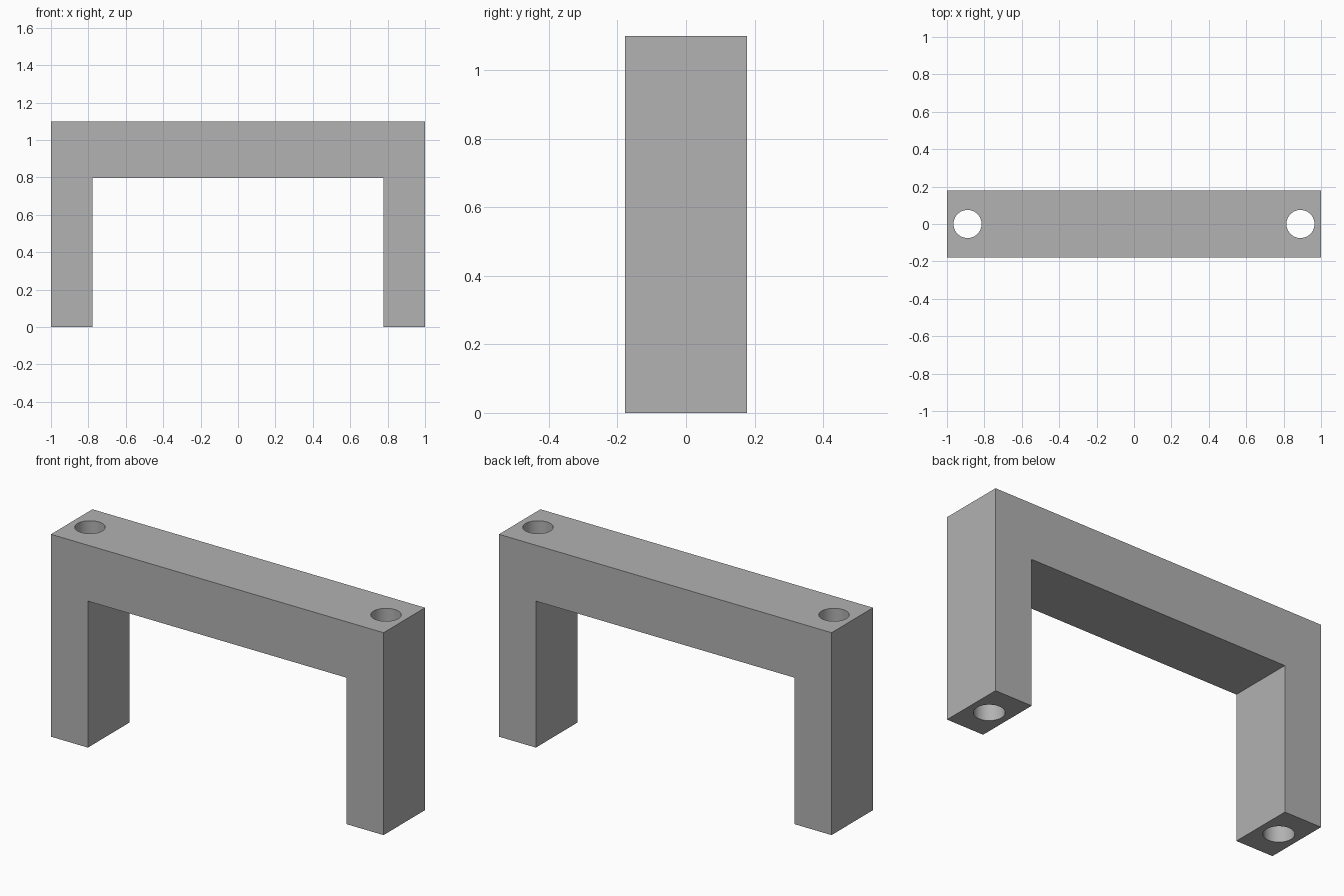
import bpy
import bmesh
import math

if "Cube" in bpy.data.objects:
    bpy.data.objects.remove(bpy.data.objects["Cube"], do_unlink=True)

HALF_LENGTH, HALF_DEPTH, HEIGHT = 1.0, 0.178, 1.10
LEG_INNER, UNDERSIDE = 0.778, 0.796
HOLE_X, HOLE_RADIUS = 0.89, 0.075

# Plain grey material
grey = bpy.data.materials.new("plain grey")
grey.use_nodes = True
colour = (0.445, 0.445, 0.445, 1)
grey.diffuse_color = colour
grey.node_tree.nodes["Principled BSDF"].inputs["Base Color"].default_value = colour

# Handle body: half profile mirrored, then extruded front to back
half = [(HALF_LENGTH, HEIGHT), (HALF_LENGTH, 0), (LEG_INNER, 0), (LEG_INNER, UNDERSIDE)]
profile = half + [(-x, z) for x, z in reversed(half)]
bm = bmesh.new()
face = bm.faces.new([bm.verts.new((x, -HALF_DEPTH, z)) for x, z in profile])
ext = bmesh.ops.extrude_face_region(bm, geom=[face])
moved = [v for v in ext["geom"] if isinstance(v, bmesh.types.BMVert)]
bmesh.ops.translate(bm, verts=moved, vec=(0, 2 * HALF_DEPTH, 0))
bmesh.ops.recalc_face_normals(bm, faces=bm.faces)
mesh = bpy.data.meshes.new("handle_body")
bm.to_mesh(mesh)
bm.free()
mesh.materials.append(grey)
body = bpy.data.objects.new("handle_body", mesh)
bpy.context.collection.objects.link(body)

# Round through hole down each leg
for side, x in (("left", HOLE_X), ("right", -HOLE_X)):
    bpy.ops.mesh.primitive_cylinder_add(vertices=64, radius=HOLE_RADIUS,
                                        depth=HEIGHT + 0.2, location=(x, 0, HEIGHT / 2))
    cutter = bpy.context.object
    cutter.name = side + "_hole_cutter"
    cutter.data.materials.append(grey)
    cut = body.modifiers.new(side + "_hole", "BOOLEAN")
    cut.operation = "DIFFERENCE"
    cut.solver = "EXACT"
    cut.object = cutter
    bpy.ops.object.select_all(action="DESELECT")
    body.select_set(True)
    bpy.context.view_layer.objects.active = body
    bpy.ops.object.modifier_apply(modifier=cut.name)
    bpy.data.objects.remove(cutter, do_unlink=True)

# Smooth bores, crisp outer edges
bpy.ops.object.shade_smooth_by_angle(angle=math.radians(30))
